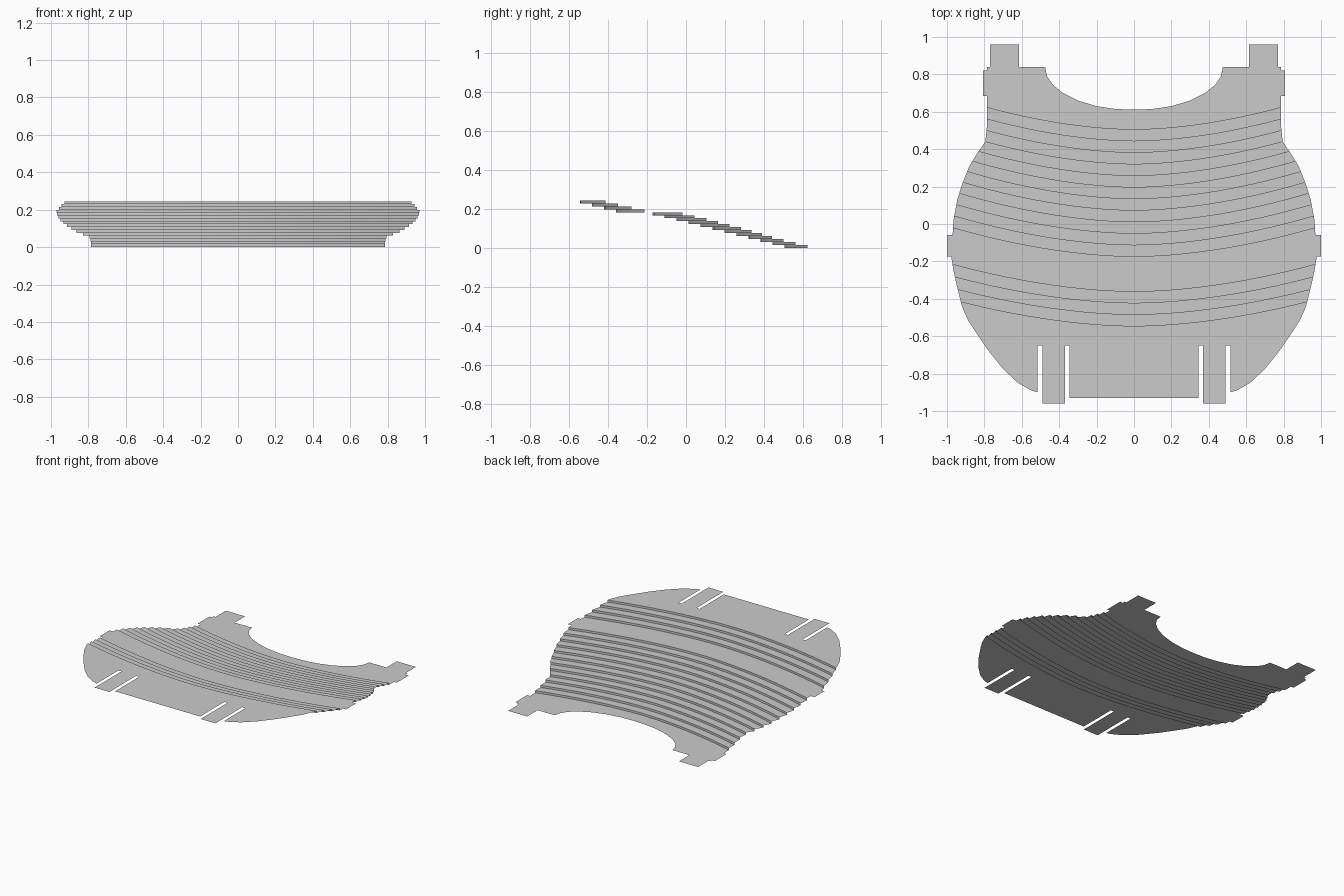
import bpy, bmesh

if "Cube" in bpy.data.objects:
    bpy.data.objects.remove(bpy.data.objects["Cube"])

# right half of the outline, running from the front centre to the back centre
OUT = [(0, -.93), (.345, -.93), (.345, -.65), (.37, -.65), (.37, -.96), (.49, -.96),
       (.49, -.65), (.515, -.65), (.515, -.90), (.55, -.89), (.62, -.85), (.70, -.775),
       (.78, -.675), (.845, -.58), (.89, -.51), (.92, -.44), (.945, -.34), (.965, -.25),
       (.977, -.175), (1, -.175), (1, -.06), (.97, -.06), (.965, .02), (.945, .13),
       (.92, .21), (.88, .31), (.84, .375), (.795, .44), (.787, .52), (.785, .685),
       (.808, .685), (.808, .82), (.785, .82), (.785, .84), (.77, .84), (.77, .96),
       (.615, .96), (.615, .84), (.475, .84), (.465, .79), (.435, .745), (.38, .70),
       (.30, .66), (.20, .63), (.10, .615), (0, .611)]

# centre-line positions of the 16 step edges, front to back
STEPS = [-.545 + .0617 * i for i in range(4)] + [-.173 + .0618 * i for i in range(12)]
H = .245 / len(STEPS)
SEG = 28


def curve_y(yc, x):
    k = min(.182, .15 + .05 * max(0, yc + .45))
    return yc + k * abs(x) ** 1.8


def crossing(yc):
    """Outline index and point where a step edge meets the rim."""
    for i, (a, b) in enumerate(zip(OUT, OUT[1:])):
        fa, fb = a[1] - curve_y(yc, a[0]), b[1] - curve_y(yc, b[0])
        if a[0] > .6 and fa < 0 <= fb:
            t = fa / (fa - fb)
            return i, a[0] + t * (b[0] - a[0])


def step_line(yc):
    i, w = crossing(yc)
    xs = [-w + 2 * w * j / SEG for j in range(SEG + 1)]
    return i, [(x, curve_y(yc, x)) for x in xs]


bm = bmesh.new()


def face(pts):
    bm.faces.new([bm.verts.new(p) for p in pts])


lines = [step_line(y) for y in STEPS]
n = len(lines)

# flat terraces, each one polygon between neighbouring step edges
for b in range(n + 1):
    z = H * (n - b)
    lo, front = lines[b - 1] if b > 0 else (-1, [])
    hi, back = lines[b] if b < n else (len(OUT) - 1, [])
    right = OUT[lo + 1:hi + 1]
    left = [(-x, y) for x, y in reversed(right) if x > 0]
    face([(x, y, z) for x, y in front + right + back[::-1] + left])

# thin curved risers
for b, (_, pts) in enumerate(lines):
    z1 = H * (n - b)
    z0 = z1 - H
    for (xa, ya), (xb, yb) in zip(pts, pts[1:]):
        face([(xa, ya, z0), (xa, ya, z1), (xb, yb, z1), (xb, yb, z0)])

bmesh.ops.remove_doubles(bm, verts=bm.verts, dist=1e-5)
mesh = bpy.data.meshes.new("stepped_plate")
bm.to_mesh(mesh)
bm.free()
plate = bpy.data.objects.new("stepped_plate", mesh)
bpy.context.collection.objects.link(plate)
